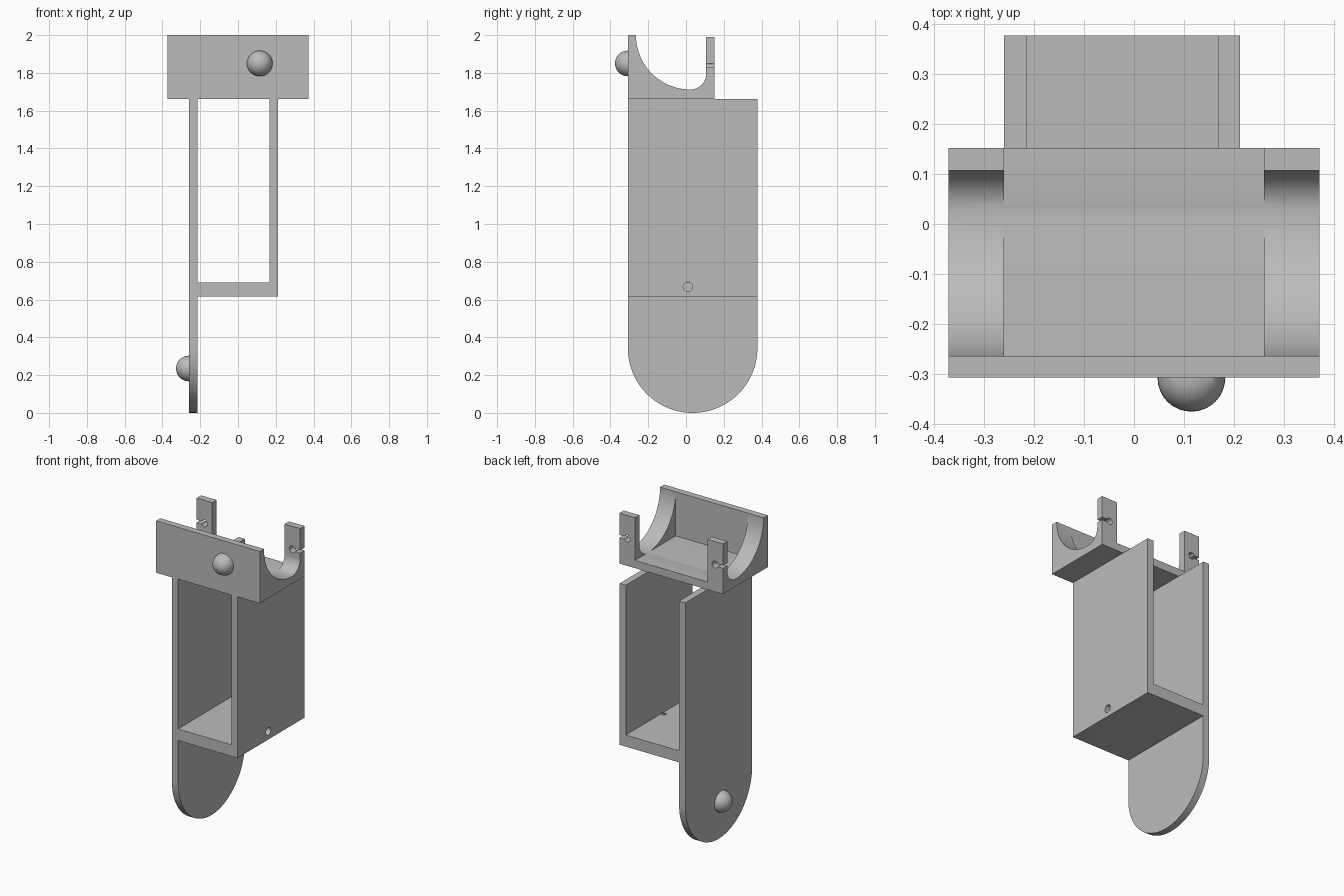
import bpy, bmesh, math
from mathutils import Vector, Matrix

cube = bpy.data.objects.get("Cube")
if cube:
    bpy.data.objects.remove(cube, do_unlink=True)

grey = bpy.data.materials.new("plain grey")
grey.use_nodes = True
COLOUR = (0.5, 0.5, 0.5, 1)
grey.diffuse_color = COLOUR
grey.node_tree.nodes["Principled BSDF"].inputs["Base Color"].default_value = COLOUR

FRONT, BACK = -0.308, 0.378
LEFT_IN, LEFT_OUT = -0.215, -0.26
HALF = 0.372
MID = 0.26
FLOOR = 1.7135


def finish(name, bm):
    bmesh.ops.recalc_face_normals(bm, faces=bm.faces[:])
    mesh = bpy.data.meshes.new(name)
    bm.to_mesh(mesh)
    bm.free()
    mesh.materials.append(grey)
    ob = bpy.data.objects.new(name, mesh)
    bpy.context.collection.objects.link(ob)
    return ob


def prism(name, points, axis, lo, hi):
    """Extrude a 2D profile along x (points are y, z) or y (points are x, z)."""
    bm = bmesh.new()
    place = (lambda a, b: (lo, a, b)) if axis == "x" else (lambda a, b: (a, lo, b))
    face = bm.faces.new([bm.verts.new(place(a, b)) for a, b in points])
    out = bmesh.ops.extrude_face_region(bm, geom=[face])
    move = Vector((hi - lo, 0, 0)) if axis == "x" else Vector((0, hi - lo, 0))
    bmesh.ops.translate(bm, vec=move, verts=[v for v in out["geom"] if isinstance(v, bmesh.types.BMVert)])
    return finish(name, bm)


def box(name, x0, x1, y0, y1, z0, z1):
    return prism(name, [(y0, z0), (y1, z0), (y1, z1), (y0, z1)], "x", x0, x1)


def arc(cy, cz, r, start, end, steps):
    angles = [math.radians(start + (end - start) * i / steps) for i in range(steps + 1)]
    return [(cy + r * math.cos(a), cz + r * math.sin(a)) for a in angles]


def combine(ob, other, operation):
    """Apply a boolean and remove the tool object."""
    mod = ob.modifiers.new("bool", "BOOLEAN")
    mod.operation, mod.object, mod.solver = operation, other, "EXACT"
    other.hide_render = True
    bpy.context.view_layer.update()
    result = bpy.data.meshes.new_from_object(ob.evaluated_get(bpy.context.evaluated_depsgraph_get()))
    ob.modifiers.clear()
    ob.data = result
    bpy.data.objects.remove(other, do_unlink=True)


def smooth(ob):
    bpy.ops.object.select_all(action="DESELECT")
    ob.select_set(True)
    bpy.context.view_layer.objects.active = ob
    bpy.ops.object.shade_smooth_by_angle(angle=math.radians(30))


def knob(name, centre, outward):
    """Half sphere whose flat side rests on a wall."""
    bm = bmesh.new()
    bmesh.ops.create_uvsphere(bm, u_segments=32, v_segments=16, radius=0.068)
    bmesh.ops.bisect_plane(bm, geom=bm.verts[:] + bm.edges[:] + bm.faces[:], plane_co=(0, 0, 0),
                           plane_no=(0, 0, 1), clear_inner=True)
    turn = Vector((0, 0, 1)).rotation_difference(Vector(outward)).to_matrix().to_4x4()
    bmesh.ops.transform(bm, matrix=Matrix.Translation(centre) @ turn, verts=bm.verts[:])
    smooth(finish(name, bm))


# Frame: long rounded plate joined to a floor and a shorter side plate
R = (BACK - FRONT) / 2
MID_Y = (BACK + FRONT) / 2
TOP = 1.663
frame = prism("frame", arc(MID_Y, R, R, 180, 360, 48) + [(BACK, TOP), (FRONT, TOP)],
              "x", LEFT_OUT, LEFT_IN)
tray = prism("tray", [(LEFT_IN - 0.02, 0.615), (0.212, 0.615), (0.212, TOP), (0.168, TOP),
                      (0.168, 0.69), (LEFT_IN - 0.02, 0.69)], "y", FRONT, BACK)
combine(frame, tray, "UNION")

# Small blind hole in the side plate
hole = prism("hole_cutter", arc(0.01, 0.668, 0.025, 0, 345, 23), "x", 0.14, 0.3)
combine(frame, hole, "DIFFERENCE")
smooth(frame)

# Cradle: scooped profile, emptied between its two ends
scoop = arc(0.023, 2.0, 0.288, 180, 270, 24) + arc(0.023, 1.796, 0.084, 270, 360, 12)[1:]
cradle = prism("cradle", [(FRONT, TOP), (0.152, TOP), (0.152, 1.99), (0.107, 1.99)]
               + scoop[::-1] + [(FRONT, 2.0)], "x", -HALF, HALF)
combine(cradle, box("middle_cutter", -MID, MID, -0.265, 0.3, FLOOR, 2.2), "DIFFERENCE")

# Slotted pin holes in the two rear posts
for side in (-1, 1):
    x = side * (MID + HALF) / 2
    pin = prism("pin_cutter", arc(x, 1.84, 0.022, 0, 345, 23), "y", 0.08, 0.2)
    combine(cradle, pin, "DIFFERENCE")
    edges = sorted((x, side * 0.4))
    combine(cradle, box("slot_cutter", *edges, 0.08, 0.2, 1.831, 1.849), "DIFFERENCE")
smooth(cradle)

# Round knobs on the cradle front and the long plate
knob("front_knob", (0.115, FRONT, 1.85), (0, -1, 0))
knob("side_knob", (LEFT_OUT, 0.01, 0.235), (-1, 0, 0))
